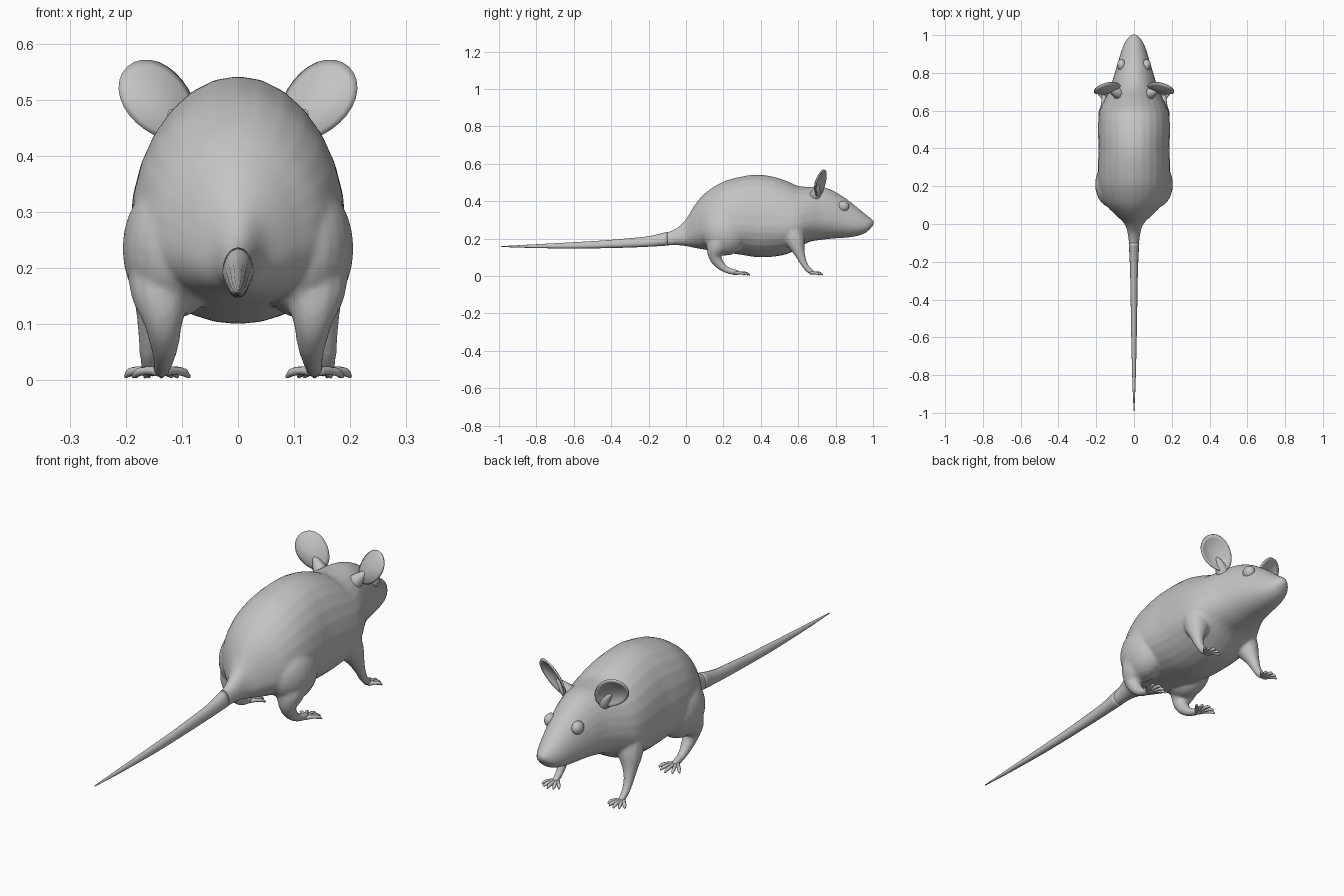
import bpy, bmesh, math
from mathutils import Vector

if "Cube" in bpy.data.objects:
    bpy.data.objects.remove(bpy.data.objects["Cube"])

fur = bpy.data.materials.new("plain_grey")
fur.diffuse_color = (0.55, 0.55, 0.55, 1)
fur.use_nodes = True
fur.node_tree.nodes["Principled BSDF"].inputs["Base Color"].default_value = fur.diffuse_color


def catmull(rows, steps):
    """Smoothly interpolate rows of numbers."""
    out = []
    for i in range(len(rows) - 1):
        a, b, c, d = (rows[max(0, min(len(rows) - 1, i + k))] for k in (-1, 0, 1, 2))
        for s in range(steps):
            t = s / steps
            out.append([0.5 * (2 * q + (r - p) * t + (2 * p - 5 * q + 4 * r - u) * t * t
                               + (3 * q - p - 3 * r + u) * t ** 3)
                        for p, q, r, u in zip(a, b, c, d)])
    return out + [list(rows[-1])]


def skin(bm, rings):
    """Join rings of points into a closed tube."""
    vs = [[bm.verts.new(p) for p in r] for r in rings]
    n = len(vs[0])
    for a, b in zip(vs, vs[1:]):
        for i in range(n):
            bm.faces.new((a[i], a[(i + 1) % n], b[(i + 1) % n], b[i]))
    bm.faces.new(vs[0])
    bm.faces.new(vs[-1][::-1])


def torso(bm, rows, n=28, steps=4):
    """Rows: y, top z, bottom z, half width; pear shaped sections."""
    rings = []
    for y, top, bot, w in catmull(rows, steps):
        zc = bot + 0.38 * (top - bot)
        ring = []
        for i in range(n):
            a = 2 * math.pi * i / n
            s = math.sin(a)
            ring.append((w * math.cos(a), y, zc + s * ((top - zc) if s > 0 else (zc - bot))))
        rings.append(ring)
    skin(bm, rings)


def tube(bm, rows, side=1, n=12, steps=4):
    """Rows: x, y, z, radius; round limb along a path."""
    pts = catmull(rows, steps)
    rings = []
    for i, p in enumerate(pts):
        q0, q1 = pts[max(0, i - 1)], pts[min(len(pts) - 1, i + 1)]
        d = (Vector(q1[:3]) - Vector(q0[:3])).normalized()
        u = d.cross(Vector((1, 0, 0.01))).normalized()
        v = d.cross(u)
        r = max(p[3], 0.001)
        ring = []
        for k in range(n):
            a = 2 * math.pi * k / n
            c = Vector(p[:3]) + u * (r * math.cos(a)) + v * (r * math.sin(a))
            ring.append((c.x * side, c.y, c.z))
        rings.append(ring)
    skin(bm, rings)


def ball(bm, c, r, side=1):
    res = bmesh.ops.create_uvsphere(bm, u_segments=24, v_segments=14, radius=1)
    for v in res["verts"]:
        v.co = Vector((side * (c[0] + v.co.x * r[0]), c[1] + v.co.y * r[1], c[2] + v.co.z * r[2]))


def finish(bm, name):
    bmesh.ops.recalc_face_normals(bm, faces=bm.faces)
    me = bpy.data.meshes.new(name)
    bm.to_mesh(me)
    bm.free()
    me.materials.append(fur)
    for p in me.polygons:
        p.use_smooth = True
    ob = bpy.data.objects.new(name, me)
    bpy.context.collection.objects.link(ob)
    return ob


# body and head with legs, blended into one skin
bm = bmesh.new()
torso(bm, [
    (-0.25, .203, .158, .020), (-0.15, .222, .160, .024), (-0.06, .250, .165, .032),
    (0.00, .305, .160, .050), (0.05, .385, .150, .100), (0.11, .450, .140, .155),
    (0.20, .505, .128, .186), (0.30, .533, .113, .192), (0.38, .542, .101, .188),
    (0.46, .533, .103, .190), (0.54, .508, .118, .190), (0.60, .482, .150, .182),
    (0.66, .478, .183, .155), (0.72, .478, .193, .127), (0.78, .460, .200, .108),
    (0.85, .418, .205, .087), (0.91, .372, .213, .069), (0.955, .335, .228, .052),
    (0.985, .312, .252, .033), (1.004, .296, .276, .010)])
for s in (1, -1):
    # haunch and hind leg
    ball(bm, (.115, .21, .235), (.091, .125, .125), s)
    tube(bm, [(.125, .20, .22, .075), (.135, .165, .155, .058), (.133, .155, .105, .036),
              (.131, .180, .063, .026), (.133, .218, .033, .018), (.136, .262, .021, .016),
              (.138, .285, .018, .012)], s)
    # shoulder and front leg
    tube(bm, [(.115, .56, .26, .072), (.140, .585, .185, .052), (.153, .605, .128, .031),
              (.158, .622, .085, .021), (.159, .643, .047, .017), (.159, .668, .024, .015),
              (.159, .685, .018, .011)], s)
body = finish(bm, "body")
m = body.modifiers.new("blend", 'REMESH')
m.mode = 'VOXEL'
m.voxel_size = 0.0065
m.use_smooth_shade = True
m = body.modifiers.new("soften", 'SMOOTH')
m.factor = 0.5
m.iterations = 8

# tail
bm = bmesh.new()
torso(bm, [(-0.10, .237, .163, .028), (-0.2, .213, .157, .0225), (-0.32, .201, .152, .019),
           (-0.45, .190, .149, .017), (-0.6, .181, .147, .0145), (-0.75, .173, .149, .011),
           (-0.88, .166, .152, .007), (-0.99, .160, .156, .002)], n=16)
finish(bm, "tail")

# toes: a fan of five on each foot
bm = bmesh.new()
for s in (1, -1):
    for x, y, length in ((.137, .262, .080), (.159, .668, .064)):
        for k in range(-2, 3):
            a = k * 0.36
            dx, dy = math.sin(a), math.cos(a)
            L = length * (1 - 0.08 * abs(k))
            row = [(x + dx * t * L + k * .003, y + dy * t * L, z, r) for t, z, r in
                   ((0, .016, .009), (.45, .017, .0075), (.78, .014, .0075), (1.0, .006, .003))]
            tube(bm, row, s, n=8, steps=3)
finish(bm, "toes")

# ears: cupped ovals facing forward and outward
bm = bmesh.new()
up = Vector((.68, 0.0, .73)).normalized()
across = Vector((.73, 0.0, -.68)).normalized()
for s in (1, -1):
    prev = None
    for j in range(0, 7):
        f = j / 6
        ring = []
        for i in range(28):
            a = 2 * math.pi * i / 28
            ca, sa = math.cos(a), math.sin(a)
            long = .083 * ca * f
            wide = .054 * sa * f * (1 + .12 * ca)
            p = Vector((.141, 0, .496)) + up * long + across * wide
            p.y = .722 + .38 * (p.z - .5) - .38 * (p.x - .141) - .022 * (1 - f * f)
            ring.append(bm.verts.new((p.x * s, p.y, p.z)) if f or i == 0 else ring[0])
        if prev:
            for i in range(28):
                k = (i + 1) % 28
                if j == 1:
                    bm.faces.new((prev[0], ring[i], ring[k]))
                else:
                    bm.faces.new((prev[i], ring[i], ring[k], prev[k]))
        prev = ring
ears = finish(bm, "ears")
m = ears.modifiers.new("thickness", 'SOLIDIFY')
m.thickness = 0.008
m.offset = 0

# ear roots
bm = bmesh.new()
for s in (1, -1):
    tube(bm, [(.070, .685, .415, .034), (.095, .695, .445, .027), (.117, .703, .470, .014),
              (.130, .706, .484, .004)], s)
finish(bm, "ear_roots")

# eyes
bm = bmesh.new()
for s in (1, -1):
    ball(bm, (.066, .842, .374), (.023, .030, .028), s)
finish(bm, "eyes")
